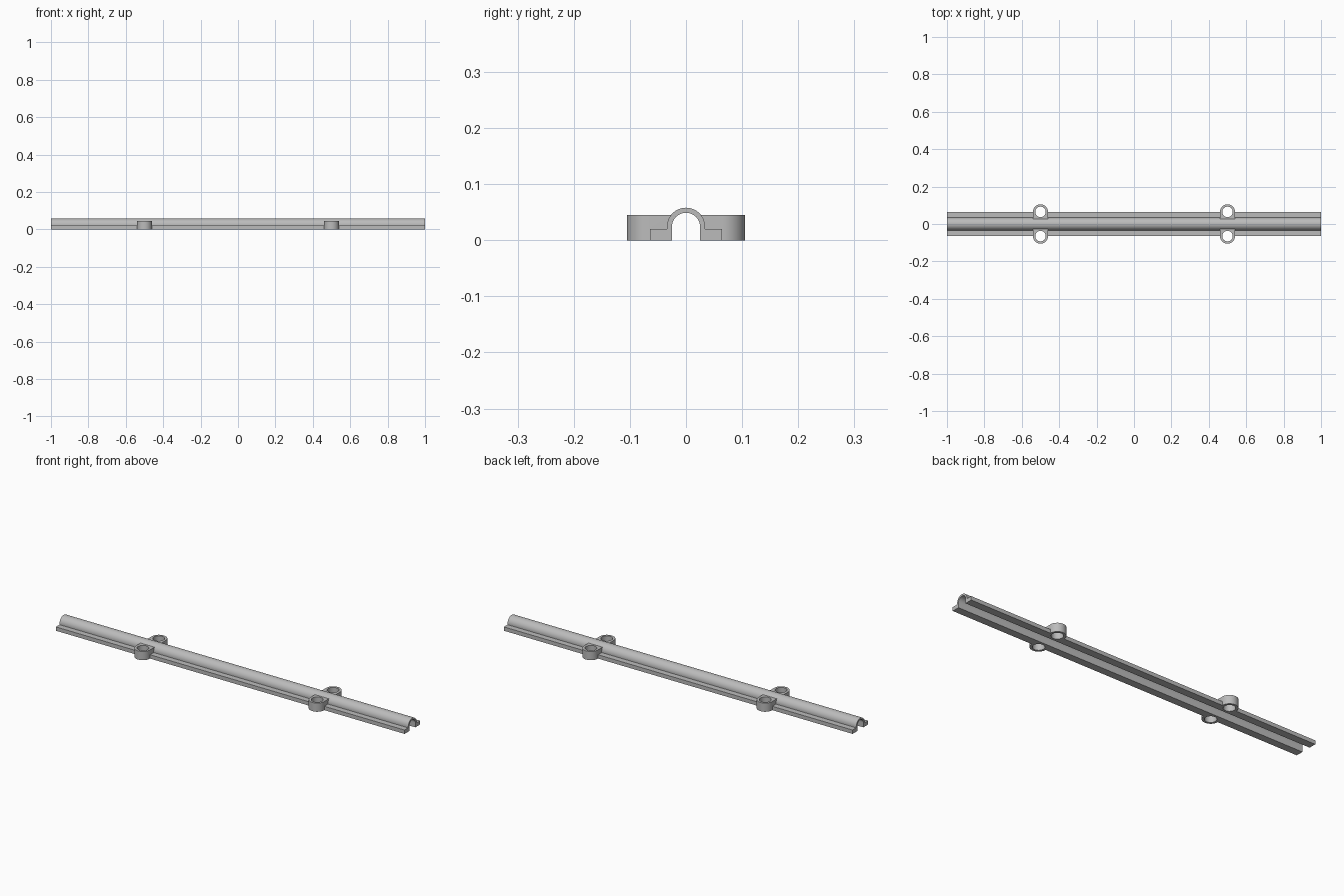
import bpy, bmesh, math
from mathutils import Vector

if "Cube" in bpy.data.objects:
    bpy.data.objects.remove(bpy.data.objects["Cube"])

LENGTH = 2.0
ARCH_Z, ARCH_OUT, ARCH_IN = 0.024, 0.034, 0.025
FLANGE_Y, FLANGE_Z = 0.064, 0.02
LUG_X, LUG_Y, LUG_R, LUG_TOP, HOLE_R = 0.5, 0.065, 0.04, 0.045, 0.028

grey = bpy.data.materials.new("plain grey")
grey.use_nodes = True
colour = (0.5, 0.5, 0.5, 1)
grey.diffuse_color = colour
grey.node_tree.nodes["Principled BSDF"].inputs["Base Color"].default_value = colour


def arc(radius, start, end, steps, cx=0, cy=0):
    angles = [math.radians(start + (end - start) * i / steps) for i in range(steps + 1)]
    return [(cx + radius * math.cos(a), cy + radius * math.sin(a)) for a in angles]


def extrude(name, points, direction):
    """Close a flat outline and sweep it along a direction."""
    bm = bmesh.new()
    face = bm.faces.new([bm.verts.new(p) for p in points])
    swept = bmesh.ops.extrude_face_region(bm, geom=[face])["geom"]
    verts = [v for v in swept if isinstance(v, bmesh.types.BMVert)]
    bmesh.ops.translate(bm, verts=verts, vec=Vector(direction))
    bmesh.ops.recalc_face_normals(bm, faces=bm.faces)
    mesh = bpy.data.meshes.new(name)
    bm.to_mesh(mesh)
    bm.free()
    mesh.materials.append(grey)
    obj = bpy.data.objects.new(name, mesh)
    bpy.context.collection.objects.link(obj)
    return obj


def combine(target, tool, operation):
    """Apply a boolean and discard the tool."""
    bpy.context.view_layer.objects.active = target
    mod = target.modifiers.new(operation, 'BOOLEAN')
    mod.object, mod.operation, mod.solver = tool, operation, 'EXACT'
    bpy.ops.object.modifier_apply(modifier=mod.name)
    bpy.data.objects.remove(tool)


# Arched channel with a flat flange along each side
profile = [(FLANGE_Y, 0), (FLANGE_Y, FLANGE_Z), (ARCH_OUT, FLANGE_Z)]
profile += arc(ARCH_OUT, 0, 180, 40, cy=ARCH_Z)
profile += [(-ARCH_OUT, FLANGE_Z), (-FLANGE_Y, FLANGE_Z), (-FLANGE_Y, 0), (-ARCH_IN, 0)]
profile += arc(ARCH_IN, 180, 0, 40, cy=ARCH_Z)
profile += [(ARCH_IN, 0)]
rail = extrude("arched_rail", [(-LENGTH / 2, y, z) for y, z in profile], (LENGTH, 0, 0))

# Rounded screw lugs, two on each side, with through holes
for x in (-LUG_X, LUG_X):
    for side in (-1, 1):
        inner = ARCH_IN + 0.001
        outline = [(LUG_R, inner)] + arc(LUG_R, 0, 180, 32, cy=LUG_Y) + [(-LUG_R, inner)]
        lug = extrude("screw_lug", [(x + u, side * v, 0) for u, v in outline], (0, 0, LUG_TOP))
        combine(rail, lug, 'UNION')
        circle = arc(HOLE_R, 0, 360, 40, cx=x, cy=side * LUG_Y)[:-1]
        hole = extrude("screw_hole", [(u, v, -0.05) for u, v in circle], (0, 0, 0.2))
        combine(rail, hole, 'DIFFERENCE')

# Smooth curves, crisp edges
bpy.ops.object.select_all(action='DESELECT')
rail.select_set(True)
bpy.context.view_layer.objects.active = rail
bpy.ops.object.shade_smooth_by_angle(angle=math.radians(30))
